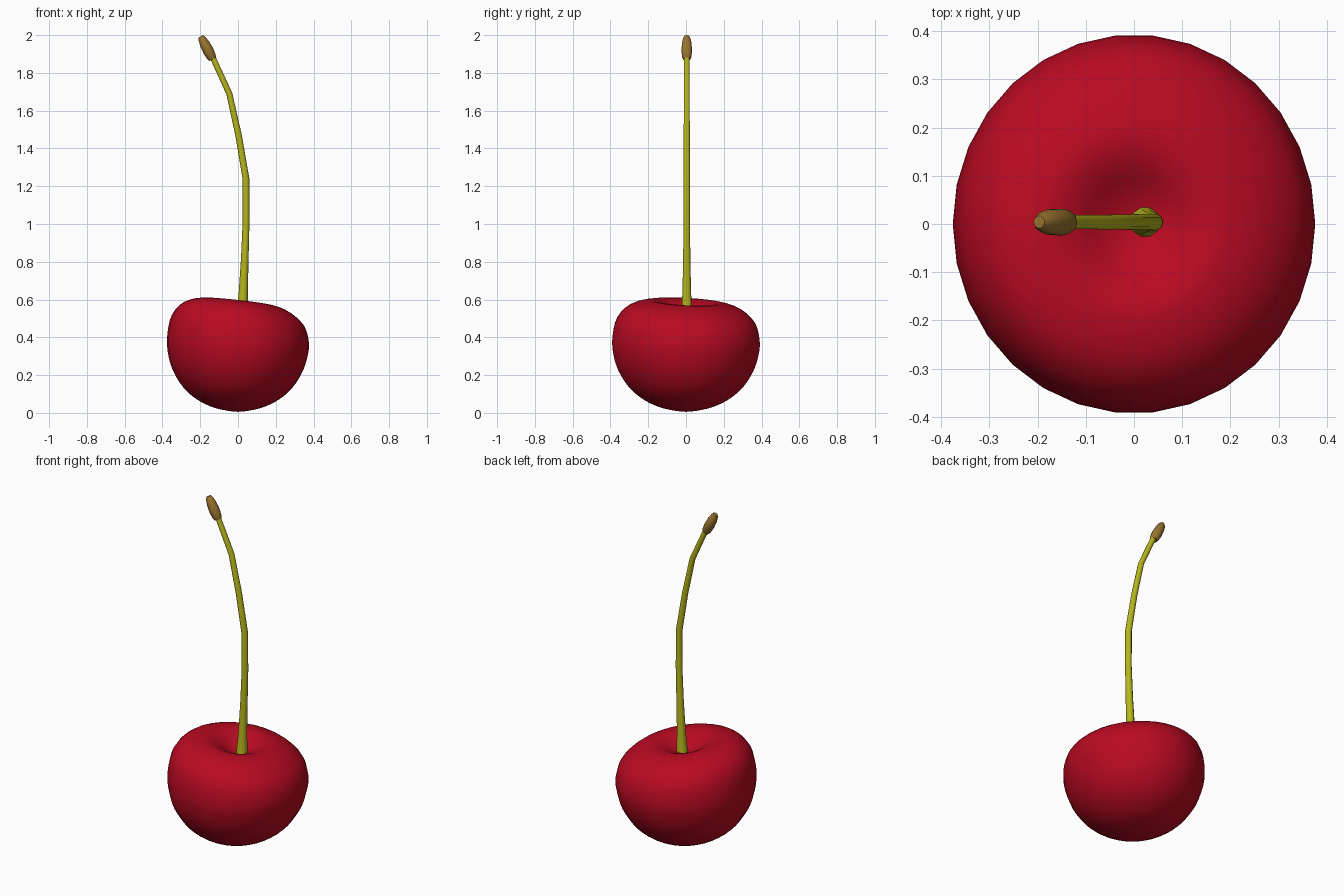
import bpy
import bmesh
import math
from mathutils import Vector

cube = bpy.data.objects.get("Cube")
if cube:
    bpy.data.objects.remove(cube, do_unlink=True)


def make_material(name, rgb):
    mat = bpy.data.materials.new(name)
    mat.use_nodes = True
    color = (*rgb, 1)
    mat.diffuse_color = color
    bsdf = mat.node_tree.nodes["Principled BSDF"]
    bsdf.inputs["Base Color"].default_value = color
    bsdf.inputs["Roughness"].default_value = 0.5
    return mat


def smooth_points(points, steps):
    """Catmull-Rom curve through the points."""
    pts = [Vector(p) for p in points]
    out = []
    for i in range(len(pts) - 1):
        a, b = pts[max(i - 1, 0)], pts[i]
        c, d = pts[i + 1], pts[min(i + 2, len(pts) - 1)]
        for k in range(steps):
            t = k / steps
            out.append(0.5 * (2 * b + (c - a) * t + (2 * a - 5 * b + 4 * c - d) * t * t
                              + (3 * b - a - 3 * c + d) * t ** 3))
    return out + [pts[-1]]


def skin_rings(name, rings, mat, angle):
    """Bridge a list of equal rings, cap both ends and shade smooth."""
    bm = bmesh.new()
    loops = [[bm.verts.new(p) for p in ring] for ring in rings]
    n = len(loops[0])
    for low, high in zip(loops, loops[1:]):
        for i in range(n):
            j = (i + 1) % n
            bm.faces.new((low[i], low[j], high[j], high[i]))
    bm.faces.new(loops[0][::-1])
    bm.faces.new(loops[-1])
    bmesh.ops.recalc_face_normals(bm, faces=bm.faces)
    mesh = bpy.data.meshes.new(name)
    bm.to_mesh(mesh)
    bm.free()
    mesh.materials.append(mat)
    obj = bpy.data.objects.new(name, mesh)
    bpy.context.collection.objects.link(obj)
    bpy.ops.object.select_all(action="DESELECT")
    obj.select_set(True)
    bpy.context.view_layer.objects.active = obj
    bpy.ops.object.shade_smooth_by_angle(angle=math.radians(angle))
    return obj


def tube(name, path, mat, sides, angle):
    """Round tube in the XZ plane; each path entry is x, z, radius."""
    centres = [Vector((x, 0.004, z)) for x, z, r in path]
    rings = []
    for i, c in enumerate(centres):
        along = (centres[min(i + 1, len(path) - 1)] - centres[max(i - 1, 0)]).normalized()
        side = Vector((0, 1, 0))
        across = side.cross(along)
        rings.append([c + path[i][2] * (math.cos(a) * across + math.sin(a) * side)
                      for a in (math.tau * k / sides for k in range(sides))])
    return skin_rings(name, rings, mat, angle)


red = make_material("cherry red", (0.49, 0.003, 0.016))
green = make_material("stem green", (0.47, 0.47, 0.012))
brown = make_material("stem tip brown", (0.32, 0.175, 0.027))

# Fruit: lathed profile with a soft dimple, its top leaning to the left and back
profile = [(0.004, 0.006), (0.06, 0.012), (0.14, 0.032), (0.22, 0.073), (0.29, 0.135),
           (0.345, 0.225), (0.372, 0.32), (0.374, 0.4), (0.35, 0.49), (0.283, 0.558),
           (0.19, 0.588), (0.125, 0.575), (0.07, 0.543), (0.03, 0.527), (0.004, 0.523)]
SEGMENTS = 30
fruit_rings = []
for r, z in smooth_points(profile, 3):
    lean = max(0, min(1, (z - 0.3) / 0.25))
    ring = []
    for k in range(SEGMENTS):
        a = math.tau * k / SEGMENTS
        x, y = r * math.cos(a), r * 1.045 * math.sin(a)
        ring.append((x, y, z - lean * (0.11 * x + 0.05 * y)))
    fruit_rings.append(ring)
skin_rings("fruit", fruit_rings, red, 80)

# Stem: gently bent and flared at the root
stem_path = [(0.023, 0.5, 0.034), (0.024, 0.55, 0.029), (0.028, 0.64, 0.024),
             (0.036, 0.82, 0.02), (0.043, 1.02, 0.018), (0.042, 1.24, 0.018),
             (0.003, 1.47, 0.017), (-0.046, 1.69, 0.016), (-0.142, 1.9, 0.015)]
tube("stem", stem_path, green, 10, 60)

# Woody bud at the end of the stem
start, end = Vector((-0.134, 1.872)), Vector((-0.197, 1.994))
tip_path = [(*start.lerp(end, t), r) for t, r in
            ((0, 0.019), (0.1, 0.025), (0.35, 0.029), (0.65, 0.027), (0.88, 0.021), (1, 0.013))]
tube("stem_tip", tip_path, brown, 10, 60)
